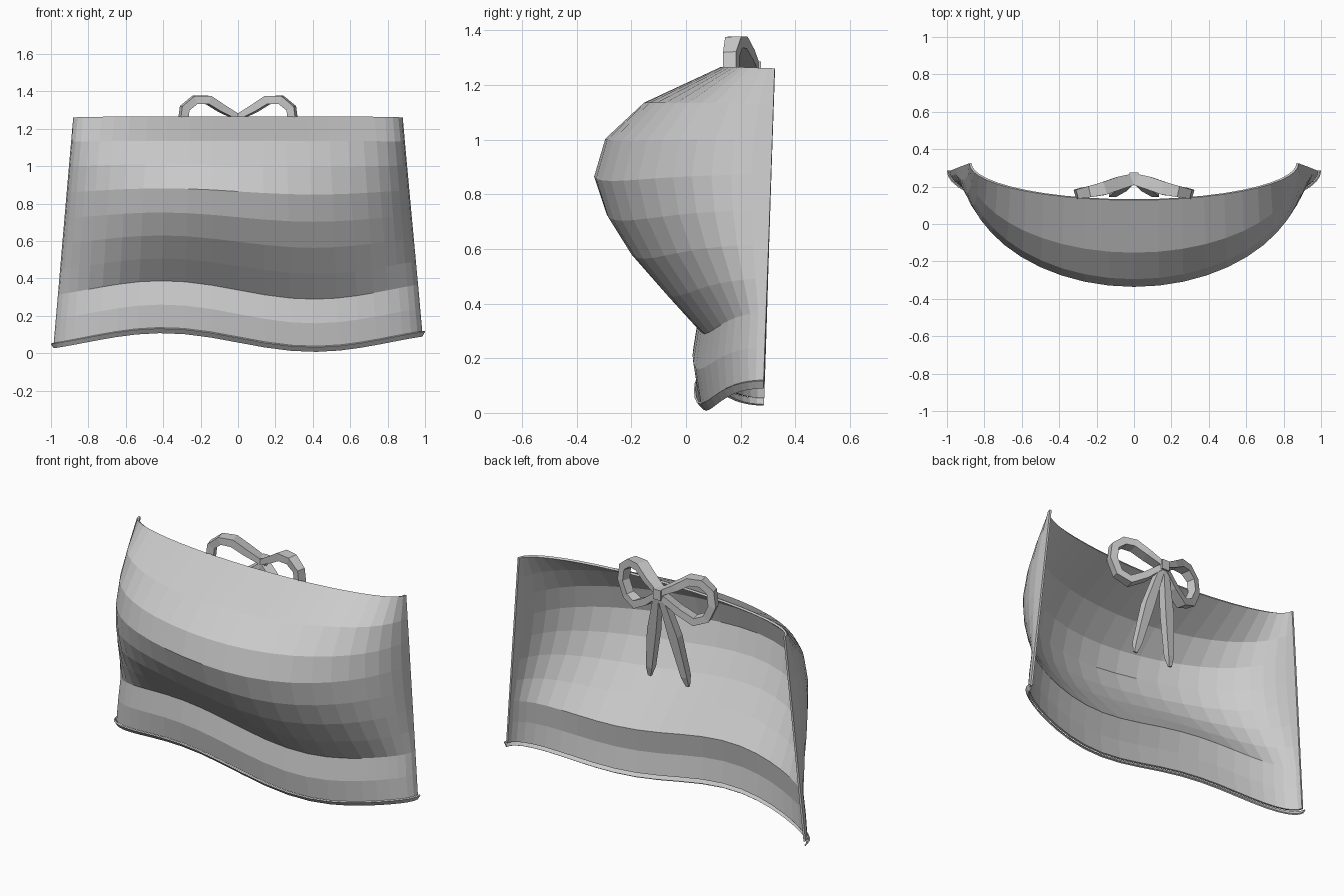
import bpy, bmesh, math
from mathutils import Vector

if "Cube" in bpy.data.objects:
    bpy.data.objects.remove(bpy.data.objects["Cube"])

mat = bpy.data.materials.new("light grey cloth")
mat.diffuse_color = (0.6, 0.6, 0.6, 1)
mat.use_nodes = True
mat.node_tree.nodes["Principled BSDF"].inputs["Base Color"].default_value = mat.diffuse_color


def make(name, verts, faces):
    me = bpy.data.meshes.new(name)
    me.from_pydata(verts, [], faces)
    me.materials.append(mat)
    bm = bmesh.new()
    bm.from_mesh(me)
    bmesh.ops.recalc_face_normals(bm, faces=bm.faces)
    bm.to_mesh(me)
    bm.free()
    ob = bpy.data.objects.new(name, me)
    bpy.context.collection.objects.link(ob)
    return ob


N = 24


def point(i, z, yc, grow=0.0):
    # elliptical cross-section, with a wave growing towards the bottom
    t = (1.26 - z) / 1.18
    a = math.pi * i / N
    a -= 0.07 * math.sin(2 * a)
    w, ye = 0.875 + 0.105 * t + grow, 0.325 - 0.04 * t
    x = -w * math.cos(a)
    y = ye - (ye - yc + grow) * math.sin(a)
    wave = -0.05 * min(1, max(0, (1.13 - z) / 0.8)) * math.sin(2 * math.pi * x / 1.62)
    return (x, y, z + wave)


def sheet(name, rows):
    verts = [point(i, *r) for r in rows for i in range(N + 1)]
    faces = [(j * (N + 1) + i, j * (N + 1) + i + 1, (j + 1) * (N + 1) + i + 1, (j + 1) * (N + 1) + i)
             for j in range(len(rows) - 1) for i in range(N)]
    return make(name, verts, faces)


# billowing cloth panel: height and centre depth of each row
cloth = sheet("cloth_panel", [(1.26, 0.13), (1.13, -0.15), (1.0, -0.29), (0.865, -0.33), (0.73, -0.285),
                              (0.60, -0.20), (0.47, -0.08), (0.34, 0.05), (0.21, 0.03), (0.085, 0.05)])
s = cloth.modifiers.new("thickness", "SOLIDIFY")
s.thickness = 0.012
s.offset = 0

# turned-up hem along the bottom edge
hem = sheet("bottom_hem", [(0.06, 0.055), (0.085, 0.05, 0.018)])
s = hem.modifiers.new("thickness", "SOLIDIFY")
s.thickness = 0.008
s.offset = 0


def strip(name, path, side, widths, thick, closed=False):
    # rectangular ribbon swept along a path
    pts = [Vector(p) for p in path]
    side = Vector(side)
    verts, faces, n = [], [], len(pts)
    for k, p in enumerate(pts):
        d = (pts[min(k + 1, n - 1)] - pts[max(k - 1, 0)]).normalized()
        sd = (side - d * side.dot(d)).normalized()
        up = d.cross(sd)
        for a, b in ((-1, -1), (1, -1), (1, 1), (-1, 1)):
            verts.append(p + sd * a * widths[k] / 2 + up * b * thick[k] / 2)
    for k in range(n - 1):
        for q in range(4):
            r = (q + 1) % 4
            faces.append((4 * k + q, 4 * k + r, 4 * k + 4 + r, 4 * k + 4 + q))
    faces += [(3, 2, 1, 0), tuple(range(4 * n - 4, 4 * n))]
    return make(name, verts, faces)


# bow loops and hanging tails, mirrored left and right
for sx, label in ((-1, "left"), (1, "right")):
    loop = [(0, .24, 1.26), (.09, .215, 1.31), (.16, .19, 1.355), (.23, .175, 1.355), (.285, .165, 1.31),
            (.295, .165, 1.23), (.26, .17, 1.15), (.19, .185, 1.12), (.10, .21, 1.17), (0, .24, 1.25)]
    strip("bow_loop_" + label, [(sx * x, y, z) for x, y, z in loop], (sx * 0.3, 1, 0),
          [.06, .07, .07, .06, .05, .05, .05, .06, .06, .06], [.03, .04, .045, .045, .045, .045, .045, .045, .04, .03])
    tail = [(.01, .245, 1.25), (.07, .20, 1.0), (.115, .165, .76), (.125, .16, .70)]
    strip("bow_tail_" + label, [(sx * x, y, z) for x, y, z in tail], (0, 1, 0),
          [.04, .05, .04, .012], [.035, .06, .04, .02])

# knot in the middle of the bow
bpy.ops.mesh.primitive_cube_add(size=1, location=(0, 0.245, 1.255))
knot = bpy.context.object
knot.name = "bow_knot"
knot.scale = (0.05, 0.06, 0.06)
knot.data.materials.append(mat)
